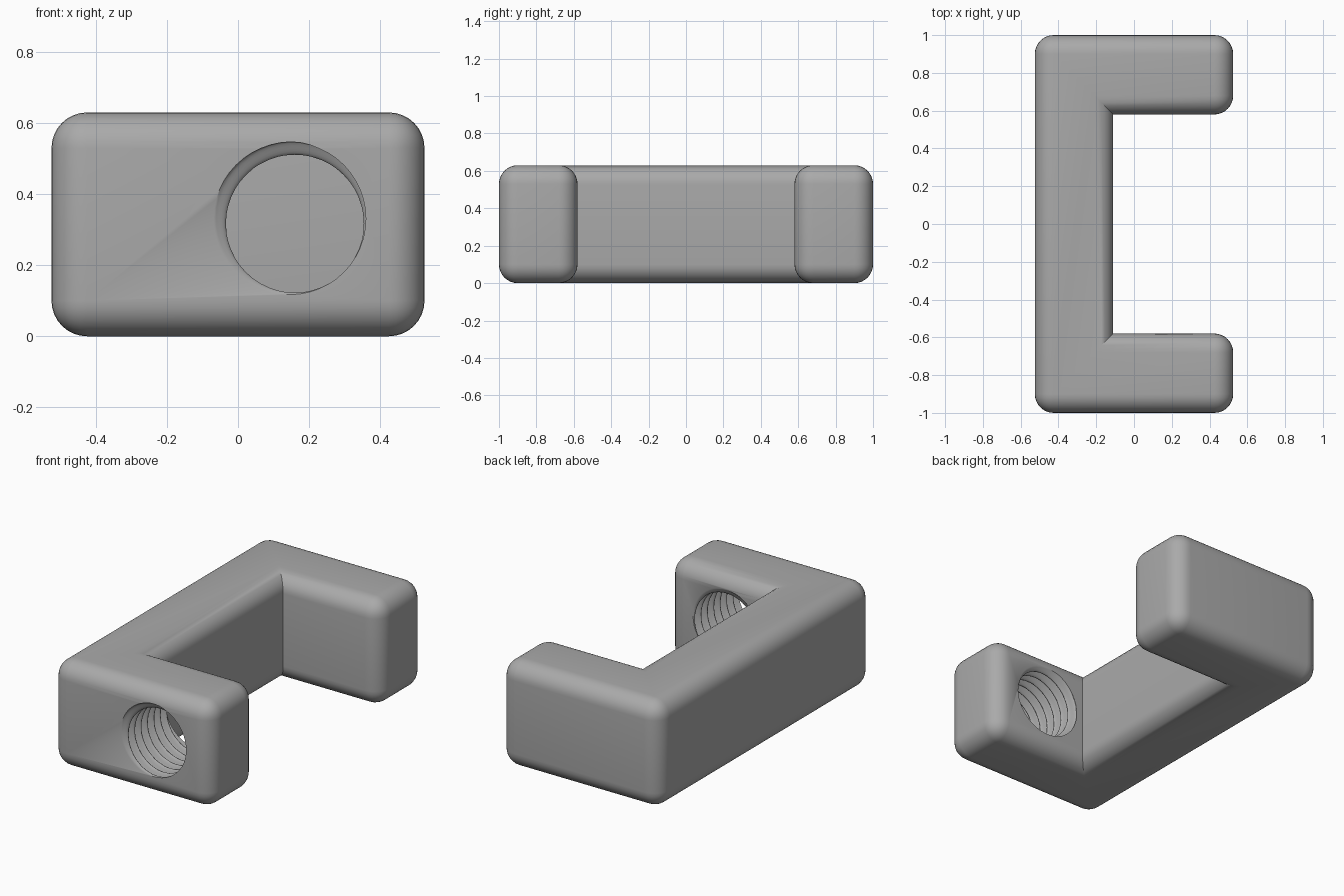
import bpy
import bmesh
from math import cos, sin, pi, radians

if "Cube" in bpy.data.objects:
    bpy.data.objects.remove(bpy.data.objects["Cube"], do_unlink=True)

HEIGHT = 0.63
ROUND = 0.1
PROFILE = [(-0.525, -1), (0.525, -1), (0.525, -0.58), (-0.11, -0.58),
           (-0.11, 0.58), (0.525, 0.58), (0.525, 1), (-0.525, 1)]

grey = bpy.data.materials.new("plain_grey")
grey.use_nodes = True
colour = (0.4, 0.4, 0.4, 1)
grey.diffuse_color = colour
grey.node_tree.nodes["Principled BSDF"].inputs["Base Color"].default_value = colour


def make_object(name, bm):
    bmesh.ops.recalc_face_normals(bm, faces=bm.faces)
    mesh = bpy.data.meshes.new(name)
    bm.to_mesh(mesh)
    bm.free()
    mesh.materials.append(grey)
    obj = bpy.data.objects.new(name, mesh)
    bpy.context.collection.objects.link(obj)
    return obj


# Clamp frame: extruded C profile, rounded everywhere but the inner corners
bm = bmesh.new()
base = bm.faces.new([bm.verts.new((x, y, 0)) for x, y in PROFILE])
top = bmesh.ops.extrude_face_region(bm, geom=[base], use_keep_orig=True)["geom"]
bmesh.ops.translate(bm, vec=(0, 0, HEIGHT),
                    verts=[g for g in top if isinstance(g, bmesh.types.BMVert)])
bmesh.ops.recalc_face_normals(bm, faces=bm.faces)
convex = [e for e in bm.edges if e.is_convex]
bmesh.ops.bevel(bm, geom=convex, offset=ROUND, offset_type='OFFSET',
                segments=8, profile=0.5, affect='EDGES', clamp_overlap=False)
frame = make_object("clamp_frame", bm)

# Thread cutter: an off-centre circle swept along a screw motion
AXIS_X, AXIS_Z = 0.16, 0.317
RADIUS, WOBBLE, PITCH = 0.214, 0.02, 0.06
SIDES, STEPS, TURNS = 48, 16, 9
bm = bmesh.new()
rings = []
for i in range(STEPS * TURNS + 1):
    turn = i / STEPS - 1
    angle = radians(135) - 2 * pi * turn
    cx = AXIS_X + WOBBLE * cos(angle)
    cz = AXIS_Z + WOBBLE * sin(angle)
    rings.append([bm.verts.new((cx + RADIUS * cos(2 * pi * k / SIDES),
                                -1 + PITCH * turn,
                                cz + RADIUS * sin(2 * pi * k / SIDES)))
                  for k in range(SIDES)])
for a, b in zip(rings, rings[1:]):
    for k in range(SIDES):
        n = (k + 1) % SIDES
        bm.faces.new((a[k], a[n], b[n], b[k]))
bm.faces.new(rings[0])
bm.faces.new(rings[-1])
cutter = make_object("thread_cutter", bm)
cutter.hide_render = True

# Cut the threaded hole through the front arm
cut = frame.modifiers.new("threaded_hole", 'BOOLEAN')
cut.operation = 'DIFFERENCE'
cut.solver = 'EXACT'
cut.object = cutter
bpy.ops.object.select_all(action='DESELECT')
frame.select_set(True)
bpy.context.view_layer.objects.active = frame
bpy.ops.object.modifier_apply(modifier=cut.name)
bpy.data.objects.remove(cutter, do_unlink=True)
bpy.ops.object.shade_smooth_by_angle(angle=radians(35))
